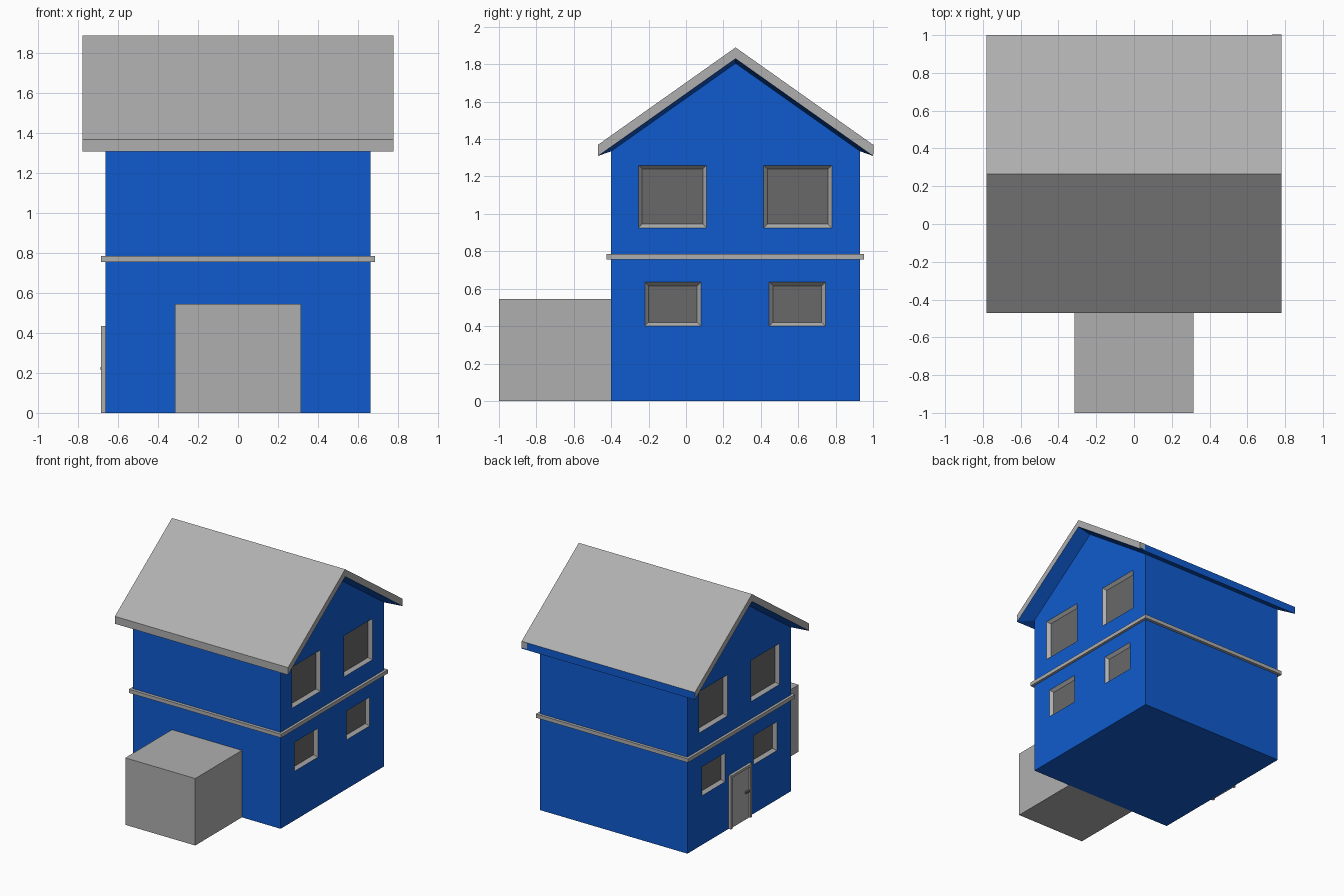
import bpy, bmesh

if "Cube" in bpy.data.objects:
    bpy.data.objects.remove(bpy.data.objects["Cube"])


def material(name, rgb):
    m = bpy.data.materials.new(name)
    m.diffuse_color = (*rgb, 1.0)
    m.use_nodes = True
    m.node_tree.nodes["Principled BSDF"].inputs["Base Color"].default_value = m.diffuse_color
    return m


MATS = [material("wall_blue", (0.005, 0.105, 0.62)),
        material("trim_grey", (0.43, 0.43, 0.43)),
        material("glass_dark_grey", (0.14, 0.14, 0.14))]
BLUE, GREY, GLASS = range(3)


def finish(bm, name):
    me = bpy.data.meshes.new(name)
    bm.to_mesh(me)
    bm.free()
    ob = bpy.data.objects.new(name, me)
    bpy.context.collection.objects.link(ob)
    for m in MATS:
        me.materials.append(m)
    return ob


def add_box(bm, lo, hi, mat):
    """Axis-aligned box between two corners."""
    geom = bmesh.ops.create_cube(bm, size=1)
    for v in geom["verts"]:
        v.co = [(l + h) / 2 + c * (h - l) for l, h, c in zip(lo, hi, v.co)]
        for f in v.link_faces:
            f.material_index = mat


def box(name, lo, hi, mat):
    bm = bmesh.new()
    add_box(bm, lo, hi, mat)
    return finish(bm, name)


W = 0.664                       # half width of the house
YF, YM, YB = -0.40, 0.265, 0.93  # front wall, ridge, back wall
EAVE, PEAK = 1.335, 1.805

# House body: gable profile extruded along x
bm = bmesh.new()
profile = [(YF, 0), (YB, 0), (YB, EAVE), (YM, PEAK), (YF, EAVE)]
face = bm.faces.new([bm.verts.new((-W, y, z)) for y, z in profile])
ext = bmesh.ops.extrude_face_region(bm, geom=[face])
for v in ext["geom"]:
    if isinstance(v, bmesh.types.BMVert):
        v.co.x = W
bmesh.ops.recalc_face_normals(bm, faces=bm.faces)
body = finish(bm, "house_body")

# Window recesses: tapered cutters with grey reveals and dark glass ends
bm = bmesh.new()
DEPTH, INSET = 0.025, 0.02
windows = [(-0.255, 0.11, 0.925, 1.26), (0.415, 0.78, 0.925, 1.26),
           (-0.22, 0.08, 0.40, 0.635), (0.445, 0.745, 0.40, 0.635)]
for side in (-1, 1):
    for y0, y1, z0, z1 in windows:
        rings = []
        for s in (-1, 1):       # inner ring is smaller, outer ring larger
            e = s * INSET
            pts = [(y0 - e, z0 - e), (y1 + e, z0 - e), (y1 + e, z1 + e), (y0 - e, z1 + e)]
            rings.append([bm.verts.new((side * (W + s * DEPTH), y, z)) for y, z in pts])
        inner, outer = rings
        bm.faces.new(inner).material_index = GLASS
        bm.faces.new(outer).material_index = GREY
        for i in range(4):
            j = (i + 1) % 4
            bm.faces.new((inner[i], inner[j], outer[j], outer[i])).material_index = GREY
bmesh.ops.recalc_face_normals(bm, faces=bm.faces)
cutter = finish(bm, "window_cutter")
cutter.hide_render = True
cutter.hide_viewport = True
mod = body.modifiers.new("window_recesses", "BOOLEAN")
mod.operation = "DIFFERENCE"
mod.solver = "EXACT"
mod.object = cutter

# Roof: grey top and edges, blue sloping soffits that meet the walls
bm = bmesh.new()
RX, T = 0.78, 0.06
under = [(-0.47, 1.31), (YM, 1.83), (1.0, 1.31)]
wall = [(YF, EAVE), (YM, PEAK), (YB, EAVE)]


def row(x, pts, dz=0.0):
    return [bm.verts.new((x, y, z + dz)) for y, z in pts]


top = {s: row(s * RX, under, T) for s in (-1, 1)}
low = {s: row(s * RX, under) for s in (-1, 1)}
inn = {s: row(s * W, wall) for s in (-1, 1)}


def quad(a, b, c, d, mat):
    bm.faces.new((a, b, c, d)).material_index = mat


for i in (0, 1):
    quad(top[-1][i], top[1][i], top[1][i + 1], top[-1][i + 1], GREY)      # slopes
    for s in (-1, 1):
        quad(top[s][i], top[s][i + 1], low[s][i + 1], low[s][i], GREY)    # gable edges
        quad(low[s][i], low[s][i + 1], inn[s][i + 1], inn[s][i], BLUE)    # gable soffits
for i, mat in ((0, GREY), (2, BLUE)):
    quad(top[-1][i], top[1][i], low[1][i], low[-1][i], mat)               # eave edges
    quad(low[-1][i], low[1][i], inn[1][i], inn[-1][i], BLUE)              # eave soffits
bmesh.ops.recalc_face_normals(bm, faces=bm.faces)
finish(bm, "roof")
# Grey end piece on the blue back eave
box("back_eave_end", (0.73, 0.99, 1.32), (RX, 1.002, 1.37), GREY)

# Band between the floors and the block in front
box("floor_band", (-0.685, -0.425, 0.755), (0.685, 0.953, 0.785), GREY)
box("front_block", (-0.315, -1.0, 0.0), (0.315, YF, 0.545), GREY)

# Side door on the left wall: frame, panel and handle
bm = bmesh.new()
D0, D1, DT, FR = 0.13, 0.40, 0.435, 0.02
add_box(bm, (-0.686, D0, 0), (-W, D0 + FR, DT), GREY)
add_box(bm, (-0.686, D1 - FR, 0), (-W, D1, DT), GREY)
add_box(bm, (-0.686, D0 + FR, DT - FR), (-W, D1 - FR, DT), GREY)
finish(bm, "door_frame")
box("door_panel", (-0.674, D0 + FR, 0), (-W, D1 - FR, DT - FR), GREY)
box("door_handle", (-0.688, 0.16, 0.215), (-0.672, 0.205, 0.23), GLASS)
